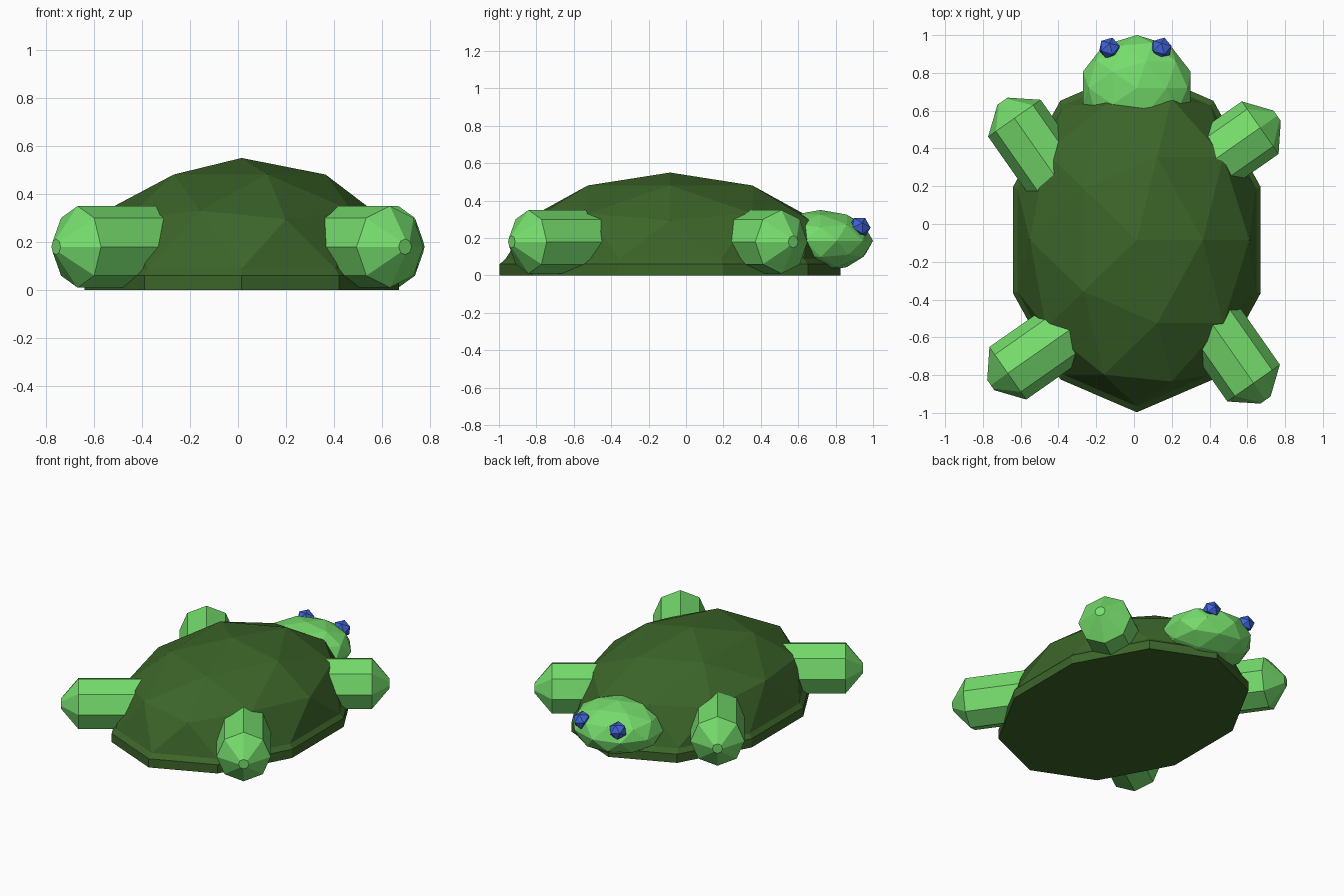
import bpy, bmesh
from math import radians, cos, sin
from mathutils import Matrix, Vector

if "Cube" in bpy.data.objects:
    bpy.data.objects.remove(bpy.data.objects["Cube"])


def material(name, rgb):
    m = bpy.data.materials.new(name)
    m.diffuse_color = (*rgb, 1)
    m.use_nodes = True
    m.node_tree.nodes["Principled BSDF"].inputs["Base Color"].default_value = m.diffuse_color
    return m


SHELL = material("dark_green", (0.045, 0.13, 0.022))
SKIN = material("light_green", (0.18, 0.72, 0.15))
EYE = material("blue", (0.05, 0.12, 0.65))


def finish(bm, name, mat):
    bmesh.ops.recalc_face_normals(bm, faces=bm.faces)
    mesh = bpy.data.meshes.new(name)
    bm.to_mesh(mesh)
    bm.free()
    mesh.materials.append(mat)
    ob = bpy.data.objects.new(name, mesh)
    bpy.context.collection.objects.link(ob)
    return ob


def ico(name, mat, subdiv, centre, radii, tilt=0):
    bm = bmesh.new()
    m = (Matrix.Translation(centre) @ Matrix.Rotation(radians(tilt), 4, 'X')
         @ Matrix.Diagonal((*radii, 1)))
    bmesh.ops.create_icosphere(bm, subdivisions=subdiv, radius=1, matrix=m)
    return finish(bm, name, mat)


# Shell: upper half of a faceted ball, with its rim extruded into a flat brim
CX, CY = 0.015, -0.085
bm = bmesh.new()
bmesh.ops.create_icosphere(bm, subdivisions=2, radius=1)
bmesh.ops.delete(bm, geom=[v for v in bm.verts if v.co.z < -0.01], context='VERTS')
for v in bm.verts:
    v.co = Vector((CX + v.co.x * 0.665, CY + v.co.y * 0.88, 0.088 + v.co.z * 0.462))
rim = [e for e in bm.edges if e.is_boundary]
for z, grow in ((0.06, 0.689 / 0.665), (0.0, 1.0)):
    geom = bmesh.ops.extrude_edge_only(bm, edges=rim)["geom"]
    for v in geom:
        if isinstance(v, bmesh.types.BMVert):
            v.co = Vector((CX + (v.co.x - CX) * grow, CY + (v.co.y - CY) * grow, z))
    rim = [e for e in geom if isinstance(e, bmesh.types.BMEdge) and e.is_boundary]
bmesh.ops.contextual_create(bm, geom=rim)
finish(bm, "shell", SHELL)


# Legs: eight-sided bars with a tapered tip, pointing outwards
def leg(name, x, y, angle):
    bm = bmesh.new()
    rings = []
    for along, r in ((-0.42, 0.17), (0, 0.17), (0.11, 0.033)):
        rings.append([bm.verts.new((along, r * cos(radians(45 * i)), r * sin(radians(45 * i))))
                      for i in range(8)])
    for a, b in zip(rings, rings[1:]):
        for i in range(8):
            j = (i + 1) % 8
            bm.faces.new((a[i], a[j], b[j], b[i]))
    bm.faces.new(rings[0])
    bm.faces.new(rings[-1])
    bm.transform(Matrix.Translation((x, y, 0.18)) @ Matrix.Rotation(radians(angle), 4, 'Z'))
    finish(bm, name, SKIN)


leg("back_right_leg", 0.668, 0.51, 35)
leg("back_left_leg", -0.633, 0.56, 125)
leg("front_left_leg", -0.668, -0.79, 215)
leg("front_right_leg", 0.633, -0.842, 305)

# Head and eyes
ico("head", SKIN, 2, (CX, 0.72, 0.185), (0.3, 0.28, 0.165))
for side, x in (("left", -0.13), ("right", 0.145)):
    ico(side + "_eye", EYE, 1, (x, 0.93, 0.26), (0.06, 0.06, 0.055), -30)
